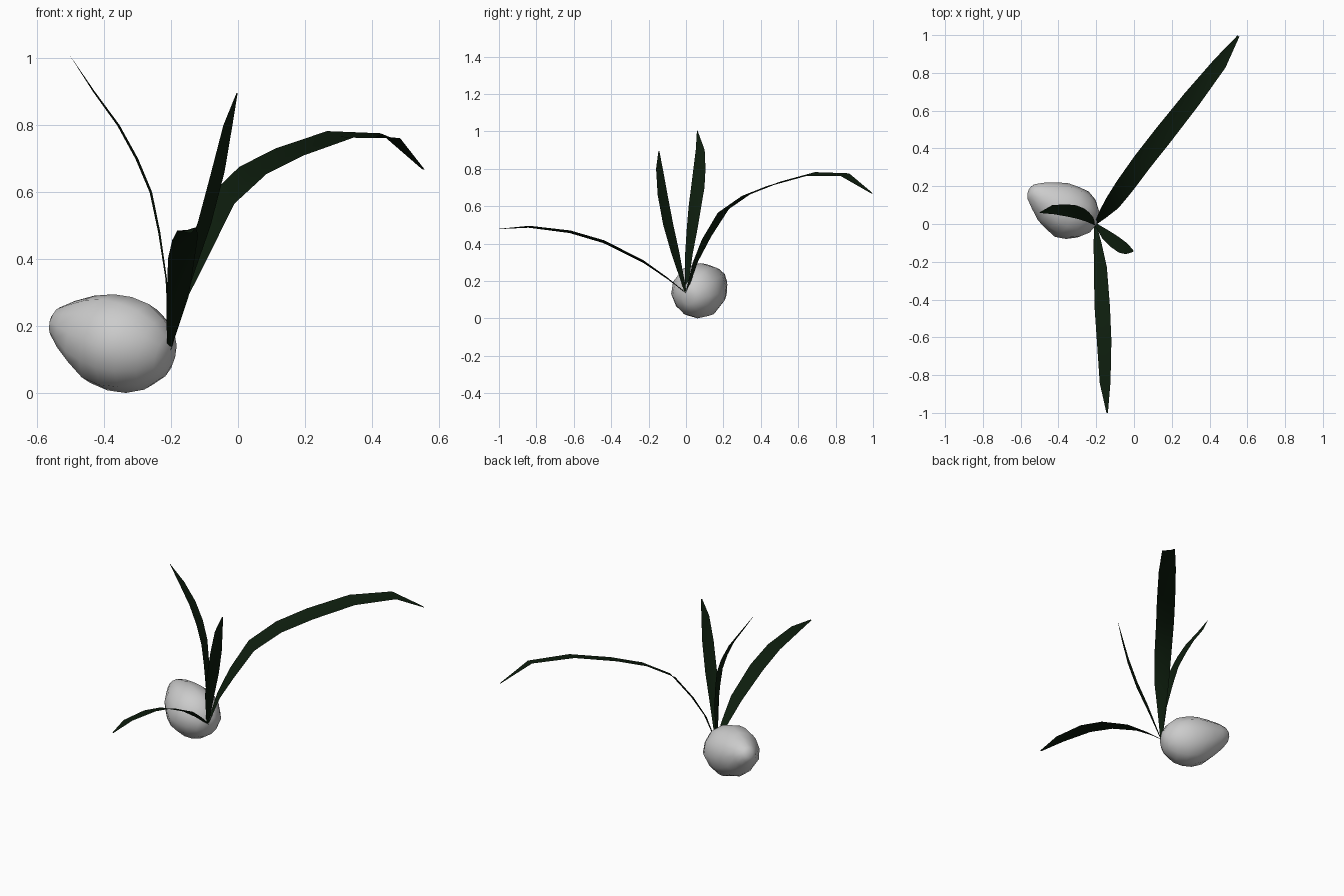
import bpy, bmesh, math, random
from mathutils import Vector

if "Cube" in bpy.data.objects:
    bpy.data.objects.remove(bpy.data.objects["Cube"])

random.seed(4)
green = bpy.data.materials.new("dark_green")
green.diffuse_color = (0.004, 0.012, 0.004, 1)
green.use_nodes = True
green.node_tree.nodes["Principled BSDF"].inputs["Base Color"].default_value = green.diffuse_color


def make_object(name, bm, material=None, angle=40):
    bmesh.ops.recalc_face_normals(bm, faces=bm.faces)
    mesh = bpy.data.meshes.new(name)
    bm.to_mesh(mesh)
    bm.free()
    obj = bpy.data.objects.new(name, mesh)
    bpy.context.collection.objects.link(obj)
    if material:
        mesh.materials.append(material)
    bpy.ops.object.select_all(action='DESELECT')
    obj.select_set(True)
    bpy.context.view_layer.objects.active = obj
    bpy.ops.object.shade_smooth_by_angle(angle=math.radians(angle))
    return obj


def leaf(name, side, path):
    """Folded blade: path holds (x, y, z, width), side points across it."""
    bm = bmesh.new()
    side = Vector(side).normalized()
    pts = [Vector(p[:3]) for p in path]
    rows = []
    for i, p in enumerate(pts):
        w = path[i][3]
        along = pts[min(i + 1, len(pts) - 1)] - pts[max(i - 1, 0)]
        normal = along.cross(side).normalized()
        if normal.z < 0:
            normal = -normal
        rows.append([bm.verts.new(p + side * w * s - normal * w * d)
                     for s, d in ((-0.5, 0), (0, 0.06), (0.5, 0))])
    for a, b in zip(rows, rows[1:]):
        for k in range(2):
            bm.faces.new((a[k], a[k + 1], b[k + 1], b[k]))
    bmesh.ops.remove_doubles(bm, verts=bm.verts, dist=0.0015)
    make_object(name, bm, green)


# Four blades growing from one end of the seed
leaf("leaf_back_right", (-0.79, 0.6, 0.2), [
    (-0.205, 0, 0.13, 0.012), (-0.165, 0.05, 0.30, 0.05), (-0.115, 0.11, 0.43, 0.085),
    (-0.05, 0.20, 0.575, 0.10), (0.045, 0.33, 0.665, 0.105), (0.155, 0.47, 0.72, 0.107),
    (0.305, 0.66, 0.772, 0.10), (0.455, 0.85, 0.768, 0.075), (0.553, 0.995, 0.668, 0.012)])
leaf("leaf_front", (1, 0.05, 0.18), [
    (-0.205, 0, 0.135, 0.012), (-0.193, -0.10, 0.215, 0.042), (-0.178, -0.23, 0.305, 0.07),
    (-0.168, -0.44, 0.41, 0.083), (-0.158, -0.62, 0.463, 0.078),
    (-0.153, -0.84, 0.49, 0.058), (-0.142, -1.0, 0.478, 0.008)])
leaf("leaf_left", (-0.1, 1, 0), [
    (-0.205, 0, 0.13, 0.012), (-0.214, 0.015, 0.34, 0.04), (-0.235, 0.033, 0.48, 0.058),
    (-0.26, 0.048, 0.60, 0.068), (-0.302, 0.063, 0.70, 0.072), (-0.357, 0.072, 0.80, 0.065),
    (-0.43, 0.076, 0.90, 0.048), (-0.50, 0.06, 1.005, 0.003)])
leaf("leaf_short_right", (0.6, 0.8, 0), [
    (-0.205, 0, 0.13, 0.012), (-0.15, -0.057, 0.35, 0.055), (-0.102, -0.095, 0.50, 0.068),
    (-0.06, -0.125, 0.66, 0.066), (-0.03, -0.142, 0.80, 0.045), (-0.003, -0.145, 0.895, 0.006)])

# Seed husk: lumpy body of revolution along a slightly bowed, tilted axis
start, end = Vector((-0.203, 0.01, 0.11)), Vector((-0.553, 0.178, 0.222))
axis = (end - start).normalized()
across = axis.cross(Vector((0, 0, 1))).normalized()
up = across.cross(axis)
stations = [(0, 0.035), (0.04, 0.07), (0.14, 0.11), (0.28, 0.138), (0.43, 0.147),
            (0.58, 0.138), (0.73, 0.113), (0.87, 0.077), (0.97, 0.045), (1.0, 0.02)]
sides = 12
bm = bmesh.new()
rings = []
for t, r in stations:
    centre = start.lerp(end, t) + Vector((0, -0.015, -0.008)) * math.sin(math.pi * t)
    ring = []
    for i in range(sides):
        a = 2 * math.pi * i / sides
        rr = r * random.uniform(0.965, 1.025)
        ring.append(bm.verts.new(centre + (across * math.cos(a) + up * math.sin(a)) * rr))
    rings.append(ring)
for a, b in zip(rings, rings[1:]):
    for i in range(sides):
        j = (i + 1) % sides
        bm.faces.new((a[i], a[j], b[j], b[i]))
bm.faces.new(rings[0])
bm.faces.new(rings[-1])
lowest = min(v.co.z for v in bm.verts)
for v in bm.verts:
    v.co.z -= lowest
make_object("seed_husk", bm, None, 45)
